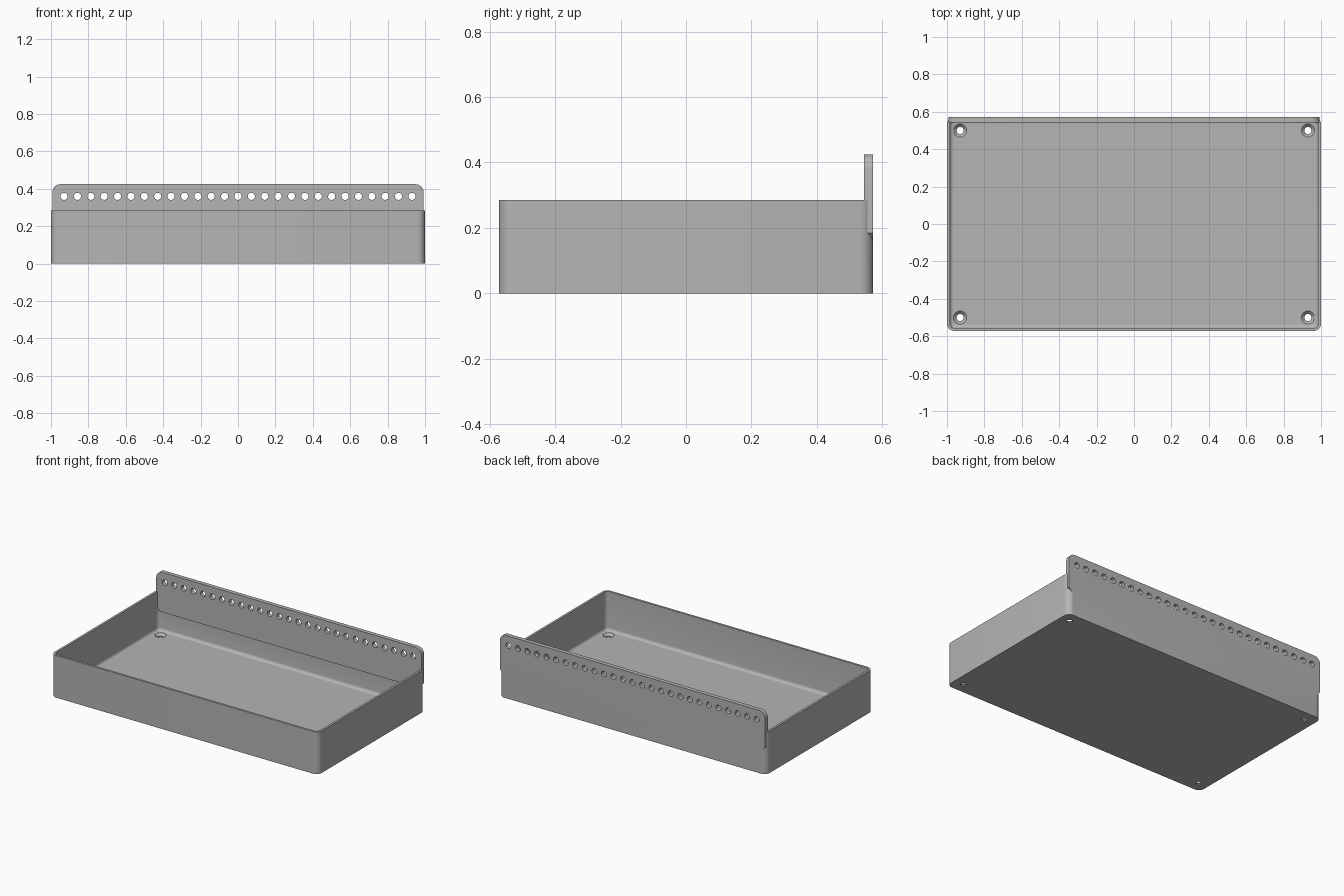
import bpy
import bmesh
import math

cube = bpy.data.objects.get("Cube")
if cube:
    bpy.data.objects.remove(cube, do_unlink=True)

HX, HY, HEIGHT = 1.0, 0.572, 0.285      # half width, half depth, rim height
WALL, FLOOR, CORNER, FILLET = 0.015, 0.022, 0.04, 0.02
RAIL_X, RAIL_T = 0.993, 0.028           # half width and thickness of the rail

grey = bpy.data.materials.new("plain grey")
grey.use_nodes = True
colour = (0.46, 0.46, 0.46, 1)
grey.diffuse_color = colour
grey.node_tree.nodes["Principled BSDF"].inputs["Base Color"].default_value = colour


def make_object(name, bm):
    bmesh.ops.recalc_face_normals(bm, faces=bm.faces)
    mesh = bpy.data.meshes.new(name)
    bm.to_mesh(mesh)
    bm.free()
    mesh.materials.append(grey)
    obj = bpy.data.objects.new(name, mesh)
    bpy.context.collection.objects.link(obj)
    return obj


def arc(cx, cy, r, start, end, steps=8):
    angles = [math.radians(start + (end - start) * i / steps) for i in range(steps + 1)]
    return [(cx + r * math.cos(a), cy + r * math.sin(a)) for a in angles]


def rounded_loop(inset, z):
    """Rounded rectangle, moved inward from the outer wall."""
    r = max(CORNER - inset, 0.004)
    x, y = HX - inset - r, HY - inset - r
    points = []
    for quarter, (sx, sy) in enumerate([(1, 1), (-1, 1), (-1, -1), (1, -1)]):
        points += arc(sx * x, sy * y, r, quarter * 90, quarter * 90 + 90)
    return [(px, py, z) for px, py in points]


def loft(name, loops):
    bm = bmesh.new()
    rings = [[bm.verts.new(p) for p in loop] for loop in loops]
    for a, b in zip(rings, rings[1:]):
        for i in range(len(a)):
            j = (i + 1) % len(a)
            bm.faces.new((a[i], a[j], b[j], b[i]))
    bm.faces.new(rings[0])
    bm.faces.new(rings[-1])
    return make_object(name, bm)


def ring(x, y, r, z, sides=24):
    return [(x + r * math.cos(math.tau * i / sides),
             y + r * math.sin(math.tau * i / sides), z) for i in range(sides)]


def combine(target, tool, operation):
    mod = target.modifiers.new("combine", "BOOLEAN")
    mod.operation, mod.solver, mod.object = operation, "EXACT", tool
    bpy.context.view_layer.objects.active = target
    bpy.ops.object.modifier_apply(modifier=mod.name)
    bpy.data.objects.remove(tool, do_unlink=True)


# Open tray: outer skin, rim, inner skin and the fillet down to the floor
loops = [rounded_loop(0, 0), rounded_loop(0, HEIGHT), rounded_loop(WALL, HEIGHT)]
for i in range(6):
    a = math.radians(90 * i / 5)
    loops.append(rounded_loop(WALL + FILLET * (1 - math.cos(a)),
                              FLOOR + FILLET * (1 - math.sin(a))))
tray = loft("tray", loops)

# Raised rail on the back wall: rounded top, slanted lower ends
right_half = [(0.963, 0.155), (RAIL_X, 0.185)]
right_half += arc(RAIL_X - 0.045, 0.38, 0.045, 0, 90)
outline = right_half + [(-x, z) for x, z in reversed(right_half)]
rail = loft("back_rail", [[(x, y, z) for x, z in outline] for y in (HY - RAIL_T, HY)])
combine(tray, rail, "UNION")

# Row of round holes through the rail
bm = bmesh.new()
COUNT = 27
for i in range(COUNT):
    x = -0.93 + 1.86 * i / (COUNT - 1)
    ends = []
    for y in (HY - 0.1, HY + 0.1):
        ends.append([bm.verts.new((px, y, pz)) for px, pz, _ in ring(x, 0.36, 0.019, 0)])
    bm.faces.new(ends[0])
    bm.faces.new(ends[1])
    for k in range(len(ends[0])):
        j = (k + 1) % len(ends[0])
        bm.faces.new((ends[0][k], ends[0][j], ends[1][j], ends[1][k]))
combine(tray, make_object("rail_hole_cutter", bm), "DIFFERENCE")

# Countersunk screw holes in the floor corners
for sx in (-1, 1):
    for sy in (-1, 1):
        x, y = sx * 0.93, sy * 0.5
        cutter = loft("screw_hole_cutter", [
            ring(x, y, 0.019, -0.05), ring(x, y, 0.019, FLOOR - 0.016),
            ring(x, y, 0.035, FLOOR), ring(x, y, 0.035, FLOOR + 0.03)])
        combine(tray, cutter, "DIFFERENCE")

# Smooth curves, crisp edges
bpy.ops.object.select_all(action="DESELECT")
tray.select_set(True)
bpy.context.view_layer.objects.active = tray
bpy.ops.object.shade_smooth_by_angle(angle=math.radians(30))
